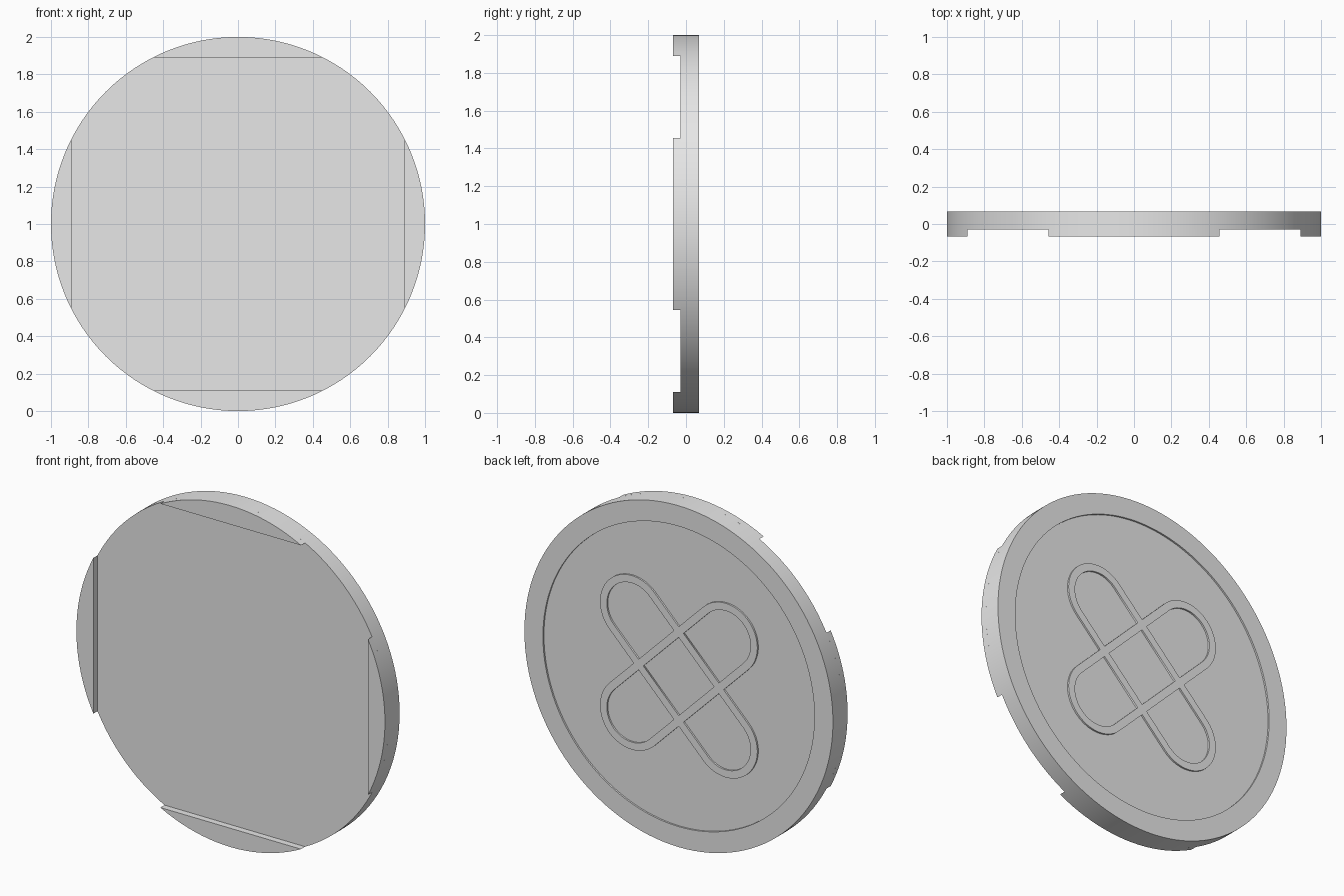
import bpy, bmesh
from math import sin, cos, pi, acos, radians
from mathutils import Vector, Matrix

cube = bpy.data.objects.get("Cube")
if cube:
    bpy.data.objects.remove(cube, do_unlink=True)

# Key dimensions
RADIUS, RIM = 1.0, 0.88
FRONT, PLATE, FLOOR, BACK = -0.068, -0.03, 0.058, 0.068
PAD_EDGE = 0.89
CENTRE = Vector((0, 0, 1))

grey = bpy.data.materials.new("light_grey")
grey.use_nodes = True
grey.diffuse_color = (0.8, 0.8, 0.8, 1)
grey.node_tree.nodes["Principled BSDF"].inputs["Base Color"].default_value = (0.8, 0.8, 0.8, 1)


def finish(name, bm):
    """Turn a bmesh into a grey object with sharp edges kept."""
    bmesh.ops.recalc_face_normals(bm, faces=bm.faces)
    mesh = bpy.data.meshes.new(name)
    bm.to_mesh(mesh)
    bm.free()
    mesh.materials.append(grey)
    obj = bpy.data.objects.new(name, mesh)
    obj.location = CENTRE
    bpy.context.collection.objects.link(obj)
    bpy.ops.object.select_all(action='DESELECT')
    obj.select_set(True)
    bpy.context.view_layer.objects.active = obj
    bpy.ops.object.shade_smooth_by_angle(angle=radians(30))
    return obj


def extrude(bm, faces, depth):
    """Give flat faces a thickness along y."""
    out = bmesh.ops.extrude_face_region(bm, geom=faces)["geom"]
    verts = [v for v in out if isinstance(v, bmesh.types.BMVert)]
    bmesh.ops.translate(bm, verts=verts, vec=(0, depth, 0))


def stadium(r, reach, y, turn, steps=24):
    """Outline of a round-ended slot in the xz plane."""
    pts = []
    for side in (1, -1):
        for i in range(steps + 1):
            a = -pi / 2 + pi * i / steps
            pts.append(Vector((side * (reach + r * cos(a)), y, side * r * sin(a))))
    return [Matrix.Rotation(turn, 3, 'Y') @ p for p in pts]


# Round plate with a shallow recess inside the back rim
bm = bmesh.new()
profile = [(0, PLATE), (RADIUS, PLATE), (RADIUS, BACK), (RIM, BACK), (RIM, FLOOR), (0, FLOOR)]
verts = [bm.verts.new((r, y, 0)) for r, y in profile]
edges = [bm.edges.new(pair) for pair in zip(verts, verts[1:])]
bmesh.ops.spin(bm, geom=verts + edges, cent=(0, 0, 0), axis=(0, 1, 0), angle=2 * pi, steps=128)
bmesh.ops.remove_doubles(bm, verts=bm.verts, dist=0.0001)
finish("round_plate", bm)

# Four raised edge pads on the front
half = acos(PAD_EDGE)
for k, name in enumerate(("left_pad", "top_pad", "right_pad", "bottom_pad")):
    bm = bmesh.new()
    angles = [k * pi / 2 + half * (i / 10 - 1) for i in range(21)]
    face = bm.faces.new([bm.verts.new((cos(a), PLATE, sin(a))) for a in angles])
    extrude(bm, [face], FRONT - PLATE)
    finish(name, bm)

# Two crossed round-ended bands standing on the recessed back
bands = []
for name, turn in (("rising_band", pi / 4), ("falling_band", -pi / 4)):
    bm = bmesh.new()
    rings = [[bm.verts.new(p) for p in stadium(r, 0.43, FLOOR - 0.01, turn)] for r in (0.206, 0.162)]
    outer, inner = rings
    n = len(outer)
    faces = [bm.faces.new((outer[i], outer[(i + 1) % n], inner[(i + 1) % n], inner[i])) for i in range(n)]
    extrude(bm, faces, BACK - FLOOR + 0.01)
    bands.append(finish(name, bm))

# Merge the bands into one open lattice
emblem, other = bands
union = emblem.modifiers.new("merge", 'BOOLEAN')
union.operation, union.solver, union.object = 'UNION', 'EXACT', other
bpy.context.view_layer.objects.active = emblem
bpy.ops.object.modifier_apply(modifier=union.name)
bpy.data.objects.remove(other, do_unlink=True)
emblem.name = "crossed_bands"
